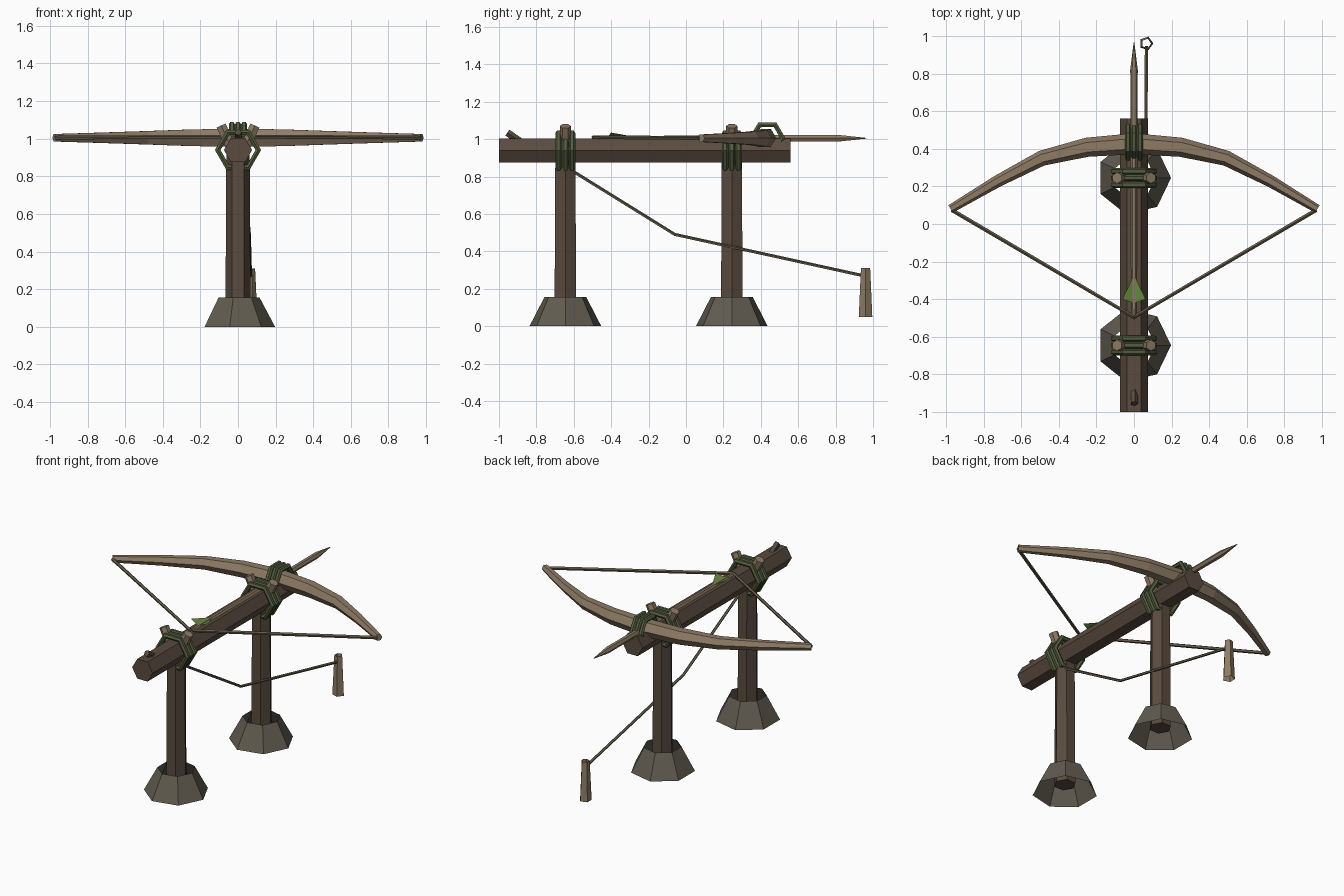
import bpy, bmesh, math
from mathutils import Vector

if "Cube" in bpy.data.objects:
    bpy.data.objects.remove(bpy.data.objects["Cube"])


def mat(name, rgb):
    m = bpy.data.materials.new(name)
    m.diffuse_color = (*rgb, 1)
    m.use_nodes = True
    m.node_tree.nodes["Principled BSDF"].inputs["Base Color"].default_value = m.diffuse_color
    return m


DARK = mat("dark_wood", (0.10, 0.07, 0.05))
TAN = mat("pale_wood", (0.27, 0.20, 0.13))
STONE = mat("footing", (0.12, 0.105, 0.08))
ROPE = mat("green_rope", (0.09, 0.11, 0.05))
CORD = mat("cord", (0.13, 0.11, 0.07))
LEAF = mat("leaf", (0.13, 0.25, 0.05))


def finish(name, bm, material):
    bmesh.ops.recalc_face_normals(bm, faces=bm.faces)
    me = bpy.data.meshes.new(name)
    bm.to_mesh(me)
    bm.free()
    me.materials.append(material)
    ob = bpy.data.objects.new(name, me)
    bpy.context.collection.objects.link(ob)
    return ob


def sweep(name, path, radii, sides, material, ref=(1, 0, 0), caps=True, closed=False):
    """Sweep a regular polygon along a path; its first corner points towards ref."""
    pts = [Vector(p) for p in path]
    n = len(pts)
    if not isinstance(radii, (list, tuple)):
        radii = [radii] * n
    bm = bmesh.new()
    rings = []
    for i, p in enumerate(pts):
        a = pts[i - 1] if i or closed else p
        b = pts[(i + 1) % n] if i < n - 1 or closed else p
        t = (b - a).normalized()
        r = Vector(ref)
        u = (r - t * r.dot(t)).normalized()
        v = t.cross(u)
        rings.append([bm.verts.new(p + radii[i] * (u * math.cos(k * math.tau / sides)
                      + v * math.sin(k * math.tau / sides))) for k in range(sides)])
    for i in range(n if closed else n - 1):
        r0, r1 = rings[i], rings[(i + 1) % n]
        for k in range(sides):
            j = (k + 1) % sides
            bm.faces.new((r0[k], r0[j], r1[j], r1[k]))
    if caps and not closed:
        bm.faces.new(rings[0])
        bm.faces.new(rings[-1])
    return finish(name, bm, material)


def hex_points(r):
    return [(r * math.cos(k * math.pi / 3), r * math.sin(k * math.pi / 3)) for k in range(6)]


# stock beam
sweep("stock_beam", [(0, -1, 0.94), (0, 0.56, 0.94)], 0.075, 6, DARK)

# posts with open footings, forked sticks and rope lashings
for label, y in (("front", -0.645), ("rear", 0.245)):
    sweep(label + "_post", [(0, y, 0.05), (0, y, 0.92)], [0.067, 0.062], 6, DARK)
    sweep(label + "_footing", [(0, y, 0), (0, y, 0.155)], [0.197, 0.115], 7, STONE, caps=False)
    for s in (-1, 1):
        sweep(label + "_fork_stick", [(s * 0.02, y, 0.92), (s * 0.09, y, 1.07)],
              0.03, 6, TAN, ref=(0, 1, 0))
    for dy in (-0.036, 0, 0.036):
        sweep(label + "_lashing", [(x, y + dy, 0.94 + z) for x, z in hex_points(0.108)],
              0.017, 6, ROPE, ref=(0, 1, 0), closed=True)

# bow limbs in one curved piece
half = [(0.25, 0.408, 0.051), (0.49, 0.35, 0.041), (0.725, 0.228, 0.032), (0.975, 0.08, 0.023)]
prof = [(-x, y, r) for x, y, r in reversed(half)] + [(0, 0.427, 0.056)] + half
sweep("bow", [(x, y, 1.005) for x, y, r in prof], [r for x, y, r in prof], 6, TAN, ref=(0, 1, 0))

# bow binding
for x in (-0.033, 0, 0.033):
    sweep("bow_binding", [(x, 0.435 + a, 1.005 + b) for a, b in hex_points(0.083)],
          0.016, 6, ROPE, closed=True)

# drawn bowstring
sweep("bowstring", [(-0.97, 0.075, 1.005), (0, -0.495, 1.01), (0.97, 0.075, 1.005)],
      0.011, 5, CORD, ref=(0, 0, 1))

# bolt and its leaf fletching
sweep("bolt", [(0, -0.5, 1.005), (0, 0.3, 1.005), (0, 0.82, 1.005), (0, 0.965, 1.005)],
      [0.013, 0.018, 0.02, 0.002], 6, TAN)
for s in (-1, 1):
    bm = bmesh.new()
    bm.faces.new([bm.verts.new(p) for p in
                  ((0, -0.27, 1.012), (s * 0.062, -0.40, 1.035), (0, -0.42, 1.012))])
    finish("fletching", bm, LEAF)

# hook peg at the near end of the stock
sweep("hook_peg", [(0, -0.89, 0.99), (0, -0.955, 1.035)], 0.02, 5, DARK)

# trip line running to the hollow stake
sweep("trip_line", [(0.03, -0.60, 0.825), (0.06, -0.06, 0.49), (0.066, 0.945, 0.27)],
      0.009, 5, CORD, ref=(0, 0, 1))
sweep("stake", [(0.065, 0.96, 0.05), (0.065, 0.96, 0.31)], [0.038, 0.026], 5, TAN, caps=False)
